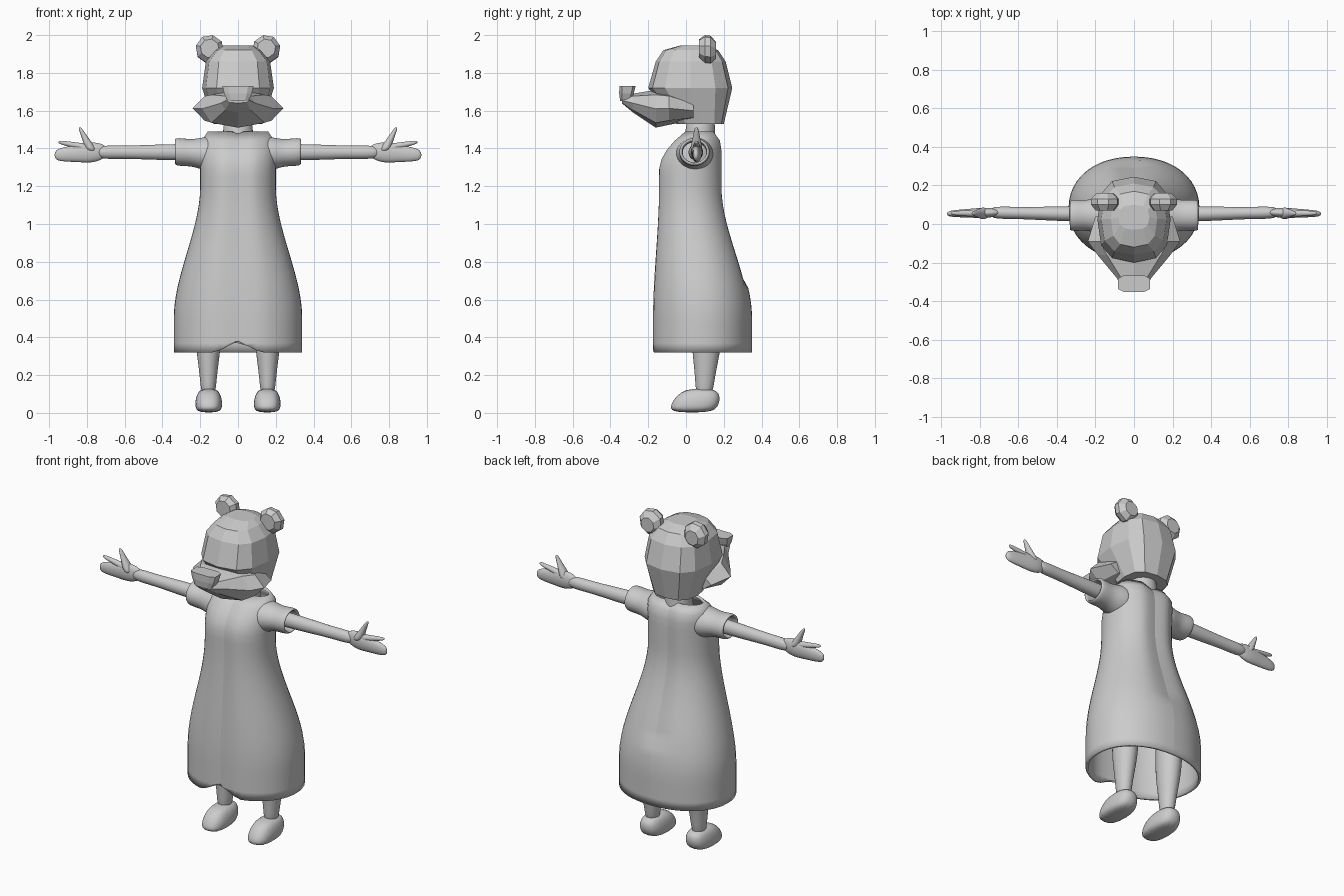
import bpy, bmesh, math
from mathutils import Vector

if "Cube" in bpy.data.objects:
    bpy.data.objects.remove(bpy.data.objects["Cube"])

shade = (0.6, 0.6, 0.6, 1)
grey = bpy.data.materials.new("plain_grey")
grey.use_nodes = True
grey.diffuse_color = shade
grey.node_tree.nodes["Principled BSDF"].inputs["Base Color"].default_value = shade


def rounded(value, squareness):
    return math.copysign(abs(value) ** (2 / squareness), value)


def loft(name, axis, rows, sides=12, squareness=2, turn=0, rounding=0, wall=0, shape=None, sharp=()):
    """Skin rings given as (centre, half_size_u, half_size_v) lying across the axis."""
    u, v = {"x": (1, 2), "y": (0, 2), "z": (0, 1)}[axis]
    mesh_data = bmesh.new()
    rings = []
    for centre, half_u, half_v in rows:
        ring = []
        for k in range(sides):
            angle = math.tau * (k + turn) / sides
            point = Vector(centre)
            point[u] += half_u * rounded(math.cos(angle), squareness)
            point[v] += half_v * rounded(math.sin(angle), squareness)
            if shape:
                shape(point, angle)
            ring.append(mesh_data.verts.new(point))
        rings.append(ring)
    for low, high in zip(rings, rings[1:]):
        for k in range(sides):
            after = (k + 1) % sides
            mesh_data.faces.new((low[k], low[after], high[after], high[k]))
        for k in sharp:
            mesh_data.edges.get((low[k], high[k])).smooth = False
    if not wall:
        mesh_data.faces.new(rings[0])
        mesh_data.faces.new(rings[-1])
    for face in mesh_data.faces:
        face.smooth = bool(rounding or wall)
    bmesh.ops.recalc_face_normals(mesh_data, faces=mesh_data.faces)

    mesh = bpy.data.meshes.new(name)
    mesh_data.to_mesh(mesh)
    mesh_data.free()
    mesh.materials.append(grey)
    part = bpy.data.objects.new(name, mesh)
    bpy.context.collection.objects.link(part)
    if wall:
        part.modifiers.new("wall", "SOLIDIFY").thickness = wall
    if rounding:
        smoother = part.modifiers.new("rounding", "SUBSURF")
        smoother.levels = smoother.render_levels = rounding
    return part


def tube(name, axis, start, end, radii, flat=1, **options):
    """Loft with evenly spaced rings between two points; flat scales the first half size."""
    start, end = Vector(start), Vector(end)
    last = len(radii) - 1
    rows = [(start.lerp(end, i / last), r * flat, r) for i, r in enumerate(radii)]
    return loft(name, axis, rows, **options)


def ease(value):
    value = min(max(value, 0), 1)
    return value * value * (3 - 2 * value)


# Dress: straight bodice, flared skirt, rounded shoulders
HEM, COLLAR = 0.32, 1.49


def dress_ring(height):
    flare = ease((1.2 - height) / 0.7)
    shoulder = max(0, (height - 1.28) / (COLLAR - 1.28))
    half_width = 0.2 + 0.14 * flare - 0.04 * shoulder ** 6
    front = -0.155 - 0.035 * flare + 0.145 * shoulder ** 2
    back = 0.2 + 0.15 * flare - 0.05 * shoulder ** 6
    return (0, (front + back) / 2, height), half_width, (back - front) / 2


def dress_seam(point, angle):
    # Pinch the centre lines and notch the front hem
    pinch = 0.02 * max(0, 1 - abs(math.cos(angle)) / 0.4)
    if math.sin(angle) < 0:
        point.y += pinch
        if point.z < HEM + 0.01:
            point.z += 0.06 * max(0, 1 - abs(point.x) / 0.12)
    elif point.z > 0.7:
        point.y -= pinch


steps = 24
heights = [HEM + (COLLAR - HEM) * i / steps for i in range(steps + 1)]
loft("dress", "z", [dress_ring(h) for h in heights], sides=48, squareness=2.15,
     wall=0.015, shape=dress_seam, sharp=(12, 36))
tube("neck", "z", (0, 0.07, 1.38), (0, 0.08, 1.58), (0.1, 0.08, 0.08), rounding=2)


# Head: faceted skull, muzzle and nose
def skull_ring(height, half_width, front, back):
    return (0, (front + back) / 2, height), half_width, (back - front) / 2


loft("skull", "z", [
    skull_ring(height=1.53, half_width=0.13, front=-0.05, back=0.2),
    skull_ring(height=1.72, half_width=0.19, front=-0.2, back=0.245),
    skull_ring(height=1.86, half_width=0.17, front=-0.16, back=0.21),
    skull_ring(height=1.92, half_width=0.12, front=-0.12, back=0.17),
    skull_ring(height=1.945, half_width=0.08, front=-0.03, back=0.1)], squareness=2.7)


def muzzle_ring(y, half_width, bottom, top):
    return (0, y, (bottom + top) / 2), half_width, (top - bottom) / 2


loft("muzzle", "y", [
    muzzle_ring(y=0.04, half_width=0.2, bottom=1.55, top=1.65),
    muzzle_ring(y=-0.09, half_width=0.24, bottom=1.525, top=1.7),
    muzzle_ring(y=-0.16, half_width=0.19, bottom=1.51, top=1.71),
    muzzle_ring(y=-0.28, half_width=0.09, bottom=1.59, top=1.69),
    muzzle_ring(y=-0.34, half_width=0.06, bottom=1.64, top=1.67)], sides=8, squareness=2.3)
tube("nose", "z", (0, -0.32, 1.65), (0, -0.31, 1.73), (0.03, 0.04, 0.045),
     flat=1.9, sides=8, squareness=4, turn=0.5)

# Paired parts
for side, s in (("left", 1), ("right", -1)):
    tube(side + "_ear", "y", (s * 0.15, 0.07, 1.93), (s * 0.15, 0.16, 1.92),
         (0.05, 0.075, 0.075, 0.045), sides=8, turn=0.3 * s)
    tube(side + "_sleeve", "x", (s * 0.15, 0.045, 1.37), (s * 0.335, 0.045, 1.383),
         (0.095, 0.085, 0.073, 0.075, 0.075), flat=1.1, sides=16, wall=0.018, rounding=2)
    tube(side + "_arm", "x", (s * 0.2, 0.05, 1.38), (s * 0.76, 0.06, 1.38),
         (0.045, 0.045, 0.04, 0.035, 0.04), flat=0.9, rounding=2)
    tube(side + "_palm", "x", (s * 0.69, 0.06, 1.385), (s * 0.975, 0.053, 1.365),
         (0.03, 0.06, 0.05, 0.042, 0.03), flat=0.5, rounding=2)
    tube(side + "_finger", "x", (s * 0.78, 0.056, 1.4), (s * 0.955, 0.056, 1.435),
         (0.025, 0.02, 0.015, 0.01), sides=8, rounding=2)
    tube(side + "_thumb", "z", (s * 0.77, 0.055, 1.38), (s * 0.84, 0.055, 1.515),
         (0.04, 0.03, 0.018, 0.01), flat=0.9, sides=8, rounding=2)
    tube(side + "_leg", "z", (s * 0.157, 0.095, 0.07), (s * 0.157, 0.12, 0.6),
         (0.045, 0.055, 0.08, 0.085, 0.09), flat=0.85, rounding=2)
    tube(side + "_shoe", "z", (s * 0.155, 0.03, 0), (s * 0.155, 0.08, 0.13),
         (0.115, 0.13, 0.12, 0.08), flat=0.57, sides=16, squareness=2.6, rounding=2)
